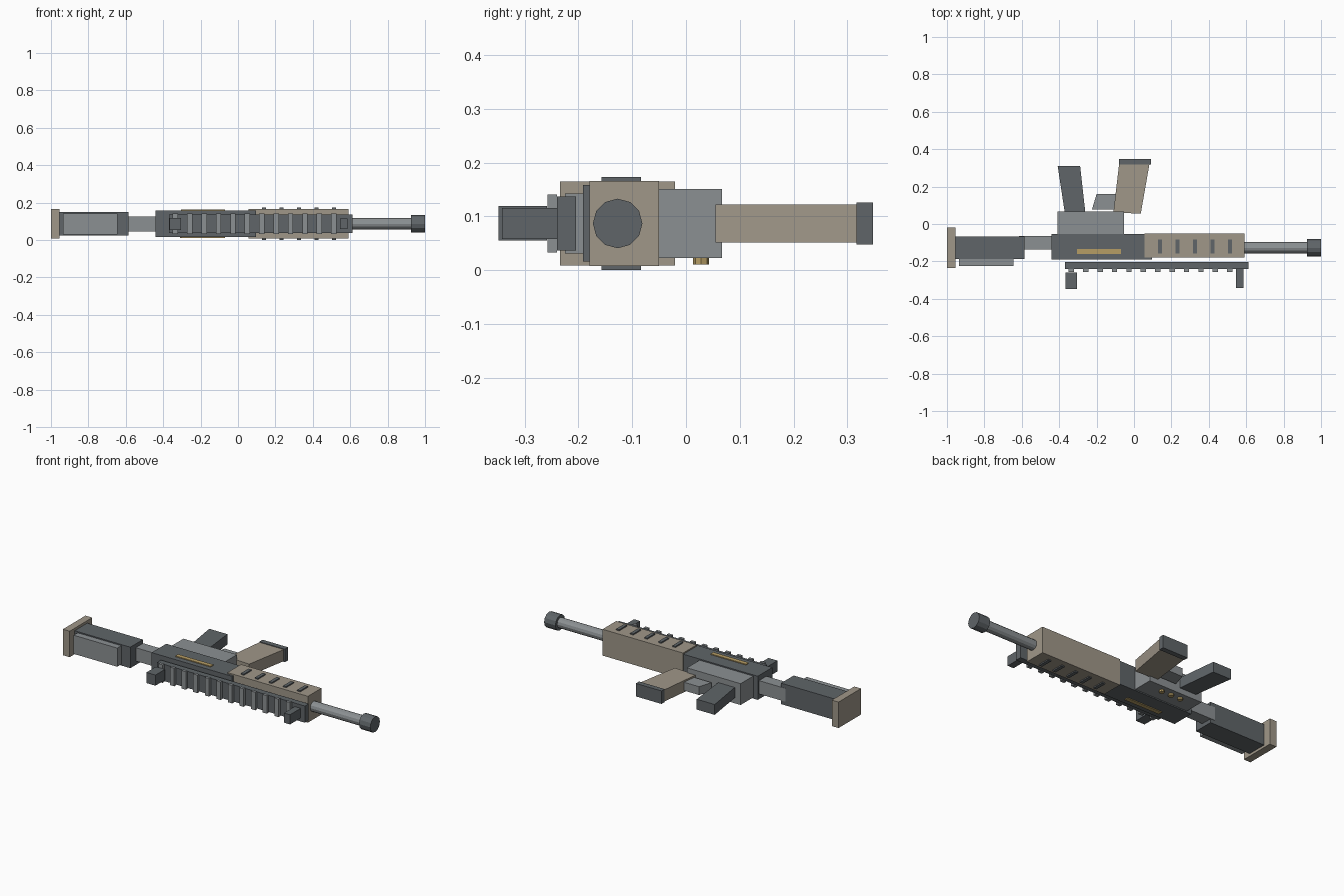
import bpy
import bmesh
import math
from mathutils import Matrix

default = bpy.data.objects.get("Cube")
if default:
    bpy.data.objects.remove(default, do_unlink=True)

MID_Z = 0.087  # height of the centre plane


def material(name, rgb):
    m = bpy.data.materials.new(name)
    m.use_nodes = True
    m.diffuse_color = (*rgb, 1)
    m.node_tree.nodes["Principled BSDF"].inputs["Base Color"].default_value = (*rgb, 1)
    return m


DARK = material("dark grey", (0.115, 0.13, 0.14))
GREY = material("mid grey", (0.26, 0.28, 0.29))
TAN = material("tan", (0.35, 0.31, 0.25))
GOLD = material("gold", (0.47, 0.34, 0.13))


def finish(name, bm, mat):
    bmesh.ops.recalc_face_normals(bm, faces=bm.faces)
    mesh = bpy.data.meshes.new(name)
    bm.to_mesh(mesh)
    bm.free()
    mesh.materials.append(mat)
    obj = bpy.data.objects.new(name, mesh)
    bpy.context.collection.objects.link(obj)
    return obj


def prism(name, outline, z, mat):
    """Extrude an outline in the xy plane between two heights."""
    bm = bmesh.new()
    face = bm.faces.new([bm.verts.new((x, y, z[0])) for x, y in outline])
    new = bmesh.ops.extrude_face_region(bm, geom=[face])["geom"]
    top = [v for v in new if isinstance(v, bmesh.types.BMVert)]
    bmesh.ops.translate(bm, verts=top, vec=(0, 0, z[1] - z[0]))
    return finish(name, bm, mat)


def box(name, x, y, z, mat):
    corners = [(x[0], y[0]), (x[1], y[0]), (x[1], y[1]), (x[0], y[1])]
    return prism(name, corners, z, mat)


def centred(half):
    return (MID_Z - half, MID_Z + half)


def cylinder(name, centre, radius, depth, axis, mat, sides=12):
    bm = bmesh.new()
    turn = Matrix.Rotation(math.pi / 2, 4, "Y") if axis == "X" else Matrix()
    bmesh.ops.create_cone(bm, cap_ends=True, segments=sides, radius1=radius,
                          radius2=radius, depth=depth,
                          matrix=Matrix.Translation(centre) @ turn)
    return finish(name, bm, mat)


# Stock
box("butt_pad", (-1, -0.955), (-0.234, -0.02), centred(0.078), TAN)
box("stock", (-0.955, -0.585), (-0.187, -0.067), centred(0.063), DARK)
box("cheek_rest", (-0.935, -0.645), (-0.225, -0.18), centred(0.056), GREY)
box("stock_tube", (-0.615, -0.43), (-0.135, -0.065), centred(0.04), GREY)

# Body
box("receiver", (-0.44, 0.095), (-0.191, -0.053), centred(0.071), DARK)
box("lower_receiver", (-0.41, -0.053), (-0.06, 0.067), centred(0.064), GREY)
box("handguard", (0.055, 0.59), (-0.179, -0.05), centred(0.079), TAN)

# Barrel and muzzle
cylinder("barrel", (0.75, -0.127, MID_Z), 0.03, 0.4, "X", GREY)
cylinder("muzzle", (0.9625, -0.127, MID_Z), 0.046, 0.075, "X", DARK)

# Sight rail with evenly spaced teeth
box("rail", (-0.37, 0.613), (-0.24, -0.204), centred(0.05), DARK)
for i in range(12):
    x = -0.335 + i * 0.077
    box(f"rail_tooth_{i + 1}", (x - 0.014, x + 0.014), (-0.257, -0.24),
        centred(0.054), GREY)
box("rear_sight", (-0.365, -0.305), (-0.348, -0.258), centred(0.032), DARK)
box("front_sight", (0.545, 0.585), (-0.342, -0.24), centred(0.029), DARK)

# Grip, trigger and magazine lean along the length
prism("grip", [(-0.37, 0.06), (-0.26, 0.06), (-0.288, 0.31), (-0.408, 0.31)],
      centred(0.031), DARK)
prism("trigger", [(-0.225, 0.077), (-0.09, 0.077), (-0.1, 0.16), (-0.2, 0.16)],
      centred(0.025), GREY)
prism("magazine", [(-0.11, 0.062), (0.036, 0.055), (0.082, 0.317), (-0.08, 0.317)],
      centred(0.035), TAN)
box("magazine_base", (-0.08, 0.09), (0.317, 0.347), centred(0.039), DARK)

# Vent slots and trim strips on both side faces
for i in range(5):
    x = 0.139 + i * 0.0935
    box(f"vent_slots_{i + 1}", (x - 0.01, x + 0.01), (-0.157, -0.084),
        centred(0.086), DARK)
for side, z in (("upper", 0.157), ("lower", 0.0115)):
    box(f"{side}_trim_strip", (-0.305, -0.07), (-0.16, -0.134), (z, z + 0.006), GOLD)

# Pins on the lower receiver
for i in range(3):
    cylinder(f"pin_{i + 1}", (-0.295 + i * 0.063, 0.028, 0.0175), 0.015, 0.013,
             "Z", GOLD, 8)
